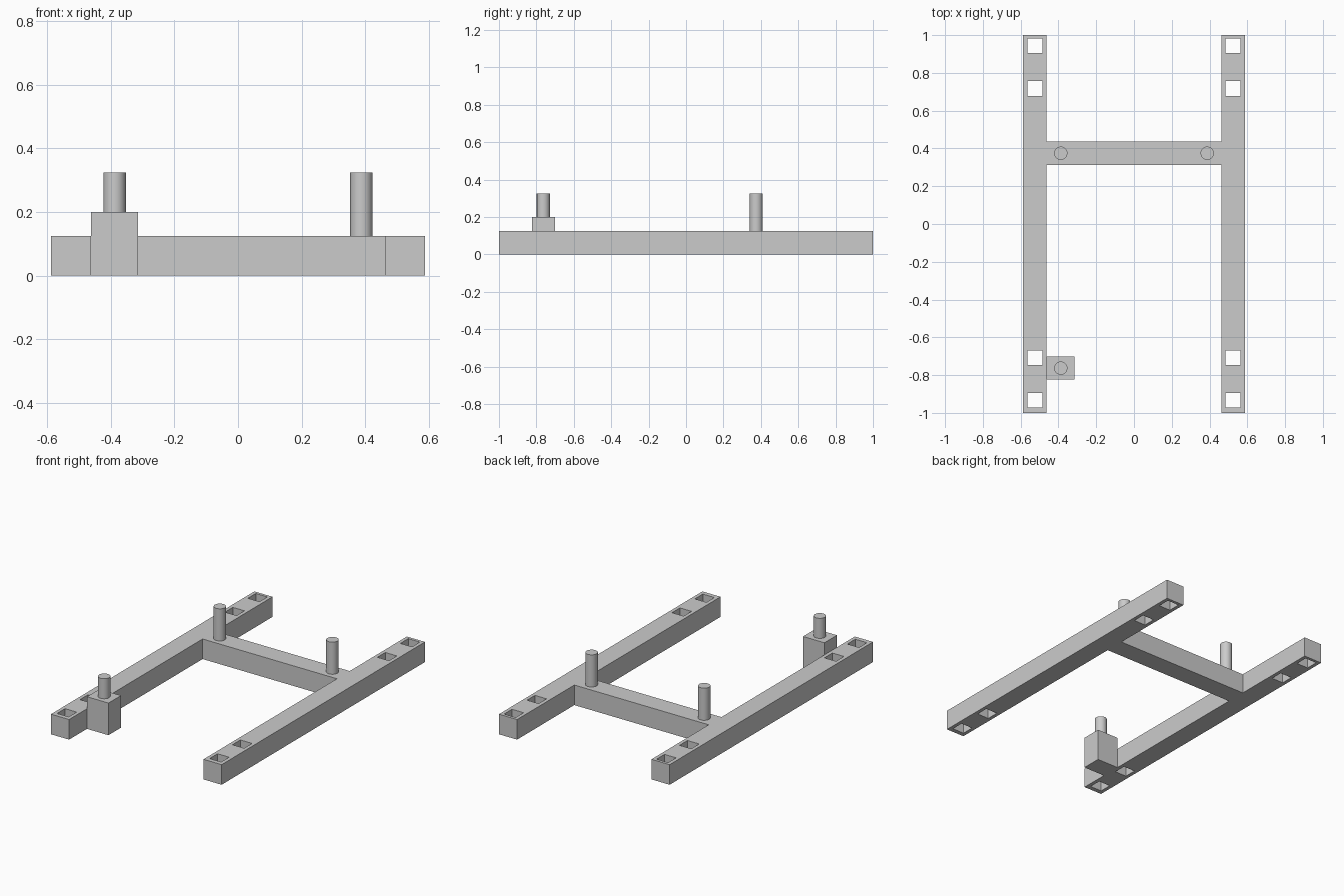
import bpy
import math

old = bpy.data.objects.get("Cube")
if old:
    bpy.data.objects.remove(old, do_unlink=True)

# Single plain grey
grey = bpy.data.materials.new("plain grey")
grey.use_nodes = True
GREY = (0.6, 0.6, 0.6, 1)
grey.diffuse_color = GREY
grey.node_tree.nodes["Principled BSDF"].inputs["Base Color"].default_value = GREY

HEIGHT = 0.125
OUTER, INNER = 0.5875, 0.4625      # rail sides
BAR_BACK, BAR_FRONT = 0.4375, 0.3125
PIN_X, PIN_TOP = 0.3875, 0.325
BLOCK_Y, BLOCK_TOP = -0.763, 0.2


def select_only(ob):
    bpy.ops.object.select_all(action="DESELECT")
    ob.select_set(True)
    bpy.context.view_layer.objects.active = ob


def plate(name, outlines, height):
    """Solid plate on z = 0; inner outlines become through holes."""
    curve = bpy.data.curves.new(name, "CURVE")
    curve.dimensions = "2D"
    curve.fill_mode = "BOTH"
    curve.extrude = height / 2
    for outline in outlines:
        spline = curve.splines.new("POLY")
        spline.points.add(len(outline) - 1)
        for point, (x, y) in zip(spline.points, outline):
            point.co = (x, y, 0, 1)
        spline.use_cyclic_u = True
    ob = bpy.data.objects.new(name, curve)
    bpy.context.collection.objects.link(ob)
    ob.location.z = height / 2
    select_only(ob)
    bpy.ops.object.convert(target="MESH")
    ob = bpy.context.object
    # Weld caps to walls
    bpy.ops.object.mode_set(mode="EDIT")
    bpy.ops.mesh.select_all(action="SELECT")
    bpy.ops.mesh.remove_doubles(threshold=0.0001)
    bpy.ops.mesh.normals_make_consistent(inside=False)
    bpy.ops.object.mode_set(mode="OBJECT")
    bpy.ops.object.shade_flat()
    ob.data.materials.clear()
    ob.data.materials.append(grey)


def rectangle(x, y, width, depth):
    w, d = width / 2, depth / 2
    return [(x - w, y - d), (x + w, y - d), (x + w, y + d), (x - w, y + d)]


def pin(name, x, y, bottom):
    bpy.ops.mesh.primitive_cylinder_add(
        vertices=32, radius=0.035, depth=PIN_TOP - bottom,
        location=(x, y, (PIN_TOP + bottom) / 2))
    ob = bpy.context.object
    ob.name = name
    ob.data.materials.append(grey)
    bpy.ops.object.shade_smooth_by_angle(angle=math.radians(30))


# Frame: two rails joined by a crossbar, with square slots near the rail ends
right_half = [(-INNER, BAR_FRONT), (-INNER, -1), (-OUTER, -1),
              (-OUTER, 1), (-INNER, 1), (-INNER, BAR_BACK)]
left_half = [(-x, y) for x, y in reversed(right_half)]
slots = [rectangle(side * (OUTER + INNER) / 2, y, 0.08, 0.078)
         for side in (-1, 1) for y in (0.943, 0.717, -0.708, -0.933)]
plate("frame", [right_half + left_half] + slots, HEIGHT)

# Raised block beside the right rail
plate("side_block", [rectangle(-0.3885, BLOCK_Y, 0.148, 0.123)], BLOCK_TOP)

# Round pins
pin("crossbar_pin_right", -PIN_X, 0.375, HEIGHT)
pin("crossbar_pin_left", PIN_X, 0.375, HEIGHT)
pin("block_pin", -PIN_X, BLOCK_Y, BLOCK_TOP)
